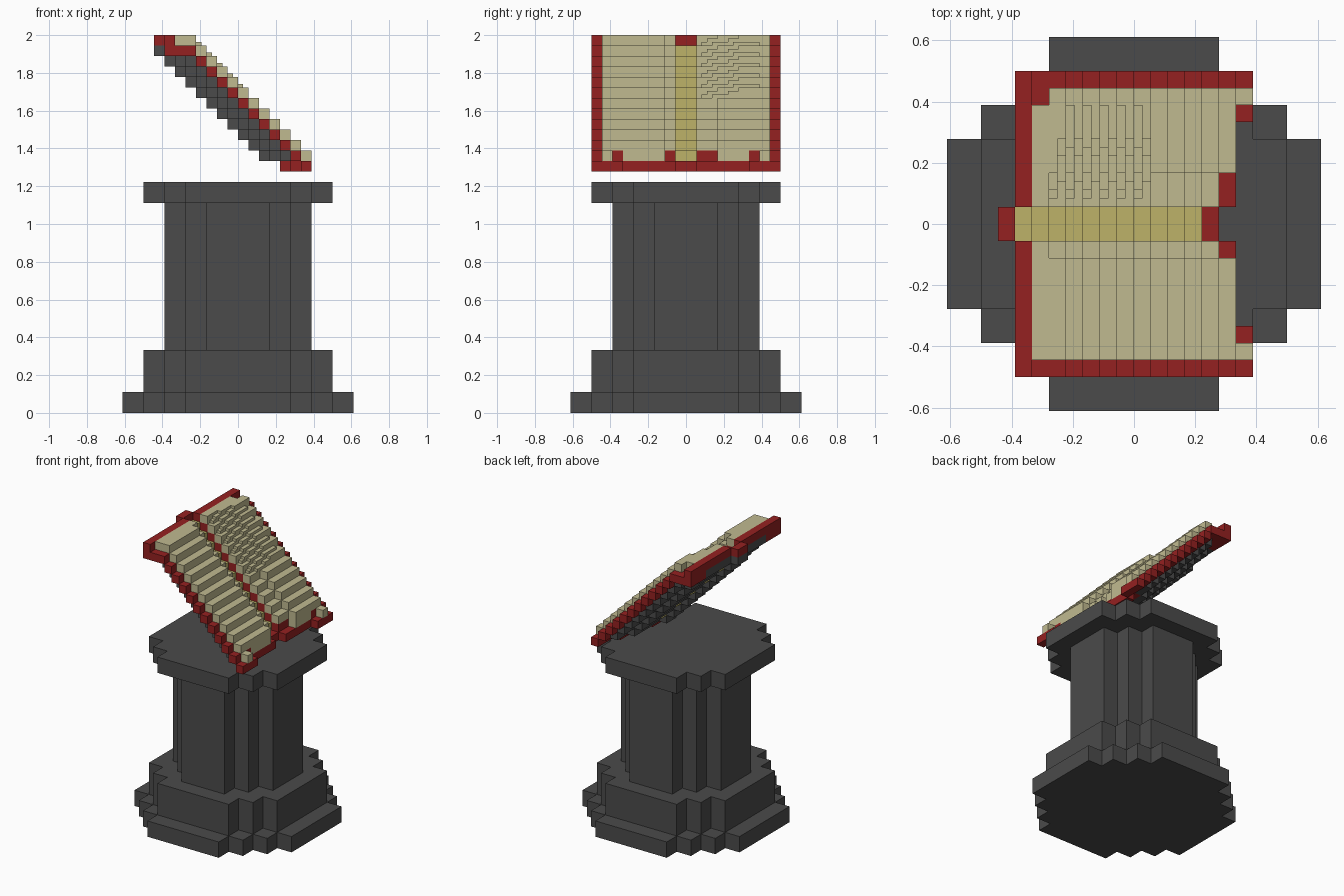
import bpy, bmesh, math
from mathutils import Matrix, Vector

if "Cube" in bpy.data.objects:
    bpy.data.objects.remove(bpy.data.objects["Cube"], do_unlink=True)

U = 1 / 18  # edge of one block


def material(name, rgb):
    m = bpy.data.materials.new(name)
    m.use_nodes = True
    m.diffuse_color = (*rgb, 1)
    m.node_tree.nodes["Principled BSDF"].inputs["Base Color"].default_value = (*rgb, 1)
    return m


STONE = material("dark stone", (0.07, 0.07, 0.07))
RED = material("red leather", (0.30, 0.015, 0.015))
PAPER = material("cream paper", (0.53, 0.49, 0.28))
GOLD = material("gold", (0.51, 0.445, 0.14))


def build(name, boxes, mat):
    """One object from boxes (x0, x1, y0, y1, z0, z1) in block units."""
    bm = bmesh.new()
    for x0, x1, y0, y1, z0, z1 in boxes:
        centre = Vector((x0 + x1, y0 + y1, z0 + z1)) * U / 2
        size = Vector((x1 - x0, y1 - y0, z1 - z0)) * U
        bmesh.ops.create_cube(bm, size=1, matrix=Matrix.Translation(centre) @ Matrix.Diagonal((*size, 1)))
    me = bpy.data.meshes.new(name)
    bm.to_mesh(me)
    bm.free()
    me.materials.append(mat)
    ob = bpy.data.objects.new(name, me)
    bpy.context.collection.objects.link(ob)
    return ob


def round_tier(name, radius, flat, z0, z1):
    """Stepped octagonal slab extruded from a one-quarter corner profile."""
    quarter = [(radius, flat)]
    x, y = radius, flat
    while x > flat:
        quarter += [(x - 2, y), (x - 2, y + 2)]
        x, y = x - 2, y + 2
    ring = []
    for k in range(4):
        c, s = round(math.cos(k * math.pi / 2)), round(math.sin(k * math.pi / 2))
        ring += [(c * px - s * py, s * px + c * py) for px, py in quarter]
    bm = bmesh.new()
    face = bm.faces.new([bm.verts.new((px * U, py * U, z0 * U)) for px, py in ring])
    top = bmesh.ops.extrude_face_region(bm, geom=[face])["geom"]
    bmesh.ops.translate(bm, vec=(0, 0, (z1 - z0) * U), verts=[v for v in top if isinstance(v, bmesh.types.BMVert)])
    bmesh.ops.recalc_face_normals(bm, faces=bm.faces)
    me = bpy.data.meshes.new(name)
    bm.to_mesh(me)
    bm.free()
    me.materials.append(STONE)
    bpy.context.collection.objects.link(bpy.data.objects.new(name, me))


def stair(total, z_low, z_high, y0, y1):
    """Diagonal run of blocks where x + z equals total."""
    return [(total - z, total - z + 1, y0, y1, z, z + 1) for z in range(z_low, z_high + 1)]


def both(total, z_low, z_high, y0, y1):
    return stair(total, z_low, z_high, y0, y1) + stair(total, z_low, z_high, -y1, -y0)


# Pedestal
round_tier("pedestal_foot", 11, 5, 0, 2)
round_tier("pedestal_plinth", 9, 5, 2, 6)
round_tier("pedestal_column", 7, 3, 6, 20)
round_tier("pedestal_cap", 9, 5, 20, 22)

# Red cover, bent toward the spine
cover = both(29, 23, 34, 6, 9) + both(28, 23, 35, 1, 6)
cover += [(4, 5, -1, 1, 23, 24), (-8, -7, -1, 1, 35, 36)]
for y0, y1 in ((6, 9), (-9, -6)):
    cover += [(-7, -5, y0, y1, 34, 35), (-7, -6, y0, y1, 35, 36)]
build("book_cover", cover, RED)

# Gold gutter and bands on the spine
build("book_gutter", stair(27, 24, 34, -1, 1), GOLD)
bands = [(27 - z, 28 - z, y, y + 1, z, z + 1) for z in range(25, 34, 2) for y in (-2, 1)]
build("spine_bands", bands, GOLD)

# Dark backing under the cover
backing = stair(26, 24, 34, -1, 1) + both(27, 24, 34, 2, 6) + both(28, 24, 33, 6, 8)
backing += [(27 - z, 28 - z, y, y + 1, z, z + 1) for z in range(24, 35, 2) for y in (-2, 1)]
build("book_backing", backing, STONE)

# Pages on the front half
front = stair(29, 25, 35, -2, -1) + stair(29, 24, 35, -6, -2) + stair(30, 25, 35, -7, -2)
front += stair(30, 24, 35, -8, -7) + [(-6, -5, -8, -6, 35, 36)]
build("front_pages", front, PAPER)

# Pages on the back half: coarse steps low down
back = stair(29, 25, 35, 1, 3) + stair(29, 24, 35, 3, 6) + stair(30, 25, 29, 3, 7)
back += stair(30, 24, 35, 7, 8) + [(-6, -5, 6, 7, 35, 36)]
build("back_pages", back, PAPER)

# Finely terraced page surface higher up
fine = []
for i in range(-12, 2):
    for j in range(3, 14):
        x, y = i / 2, j / 2
        floor = 30 - math.floor(x)
        dip = 0.25 * max(0, 5 - y)
        top = min(36, round((31.6 - x - 0.25 - dip) * 3) / 3)
        if top > floor + 0.1:
            fine.append((x, x + 0.5, y, y + 0.5, floor, top))
build("terraced_page", fine, PAPER)
